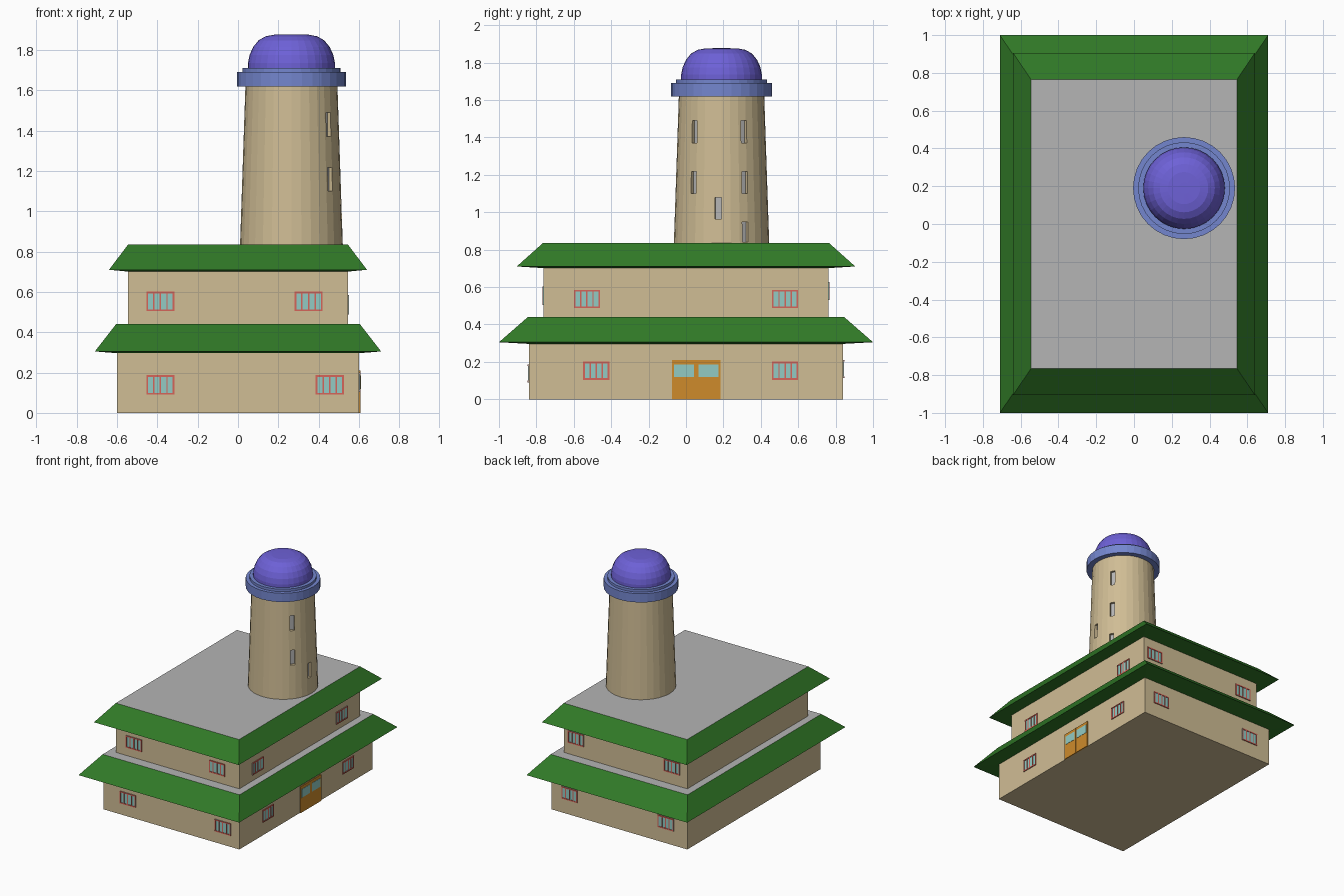
import bpy, bmesh, math
from mathutils import Matrix, Vector

if "Cube" in bpy.data.objects:
    bpy.data.objects.remove(bpy.data.objects["Cube"])


def mat(name, r, g, b):
    m = bpy.data.materials.new(name)
    m.diffuse_color = (r, g, b, 1)
    m.use_nodes = True
    m.node_tree.nodes["Principled BSDF"].inputs["Base Color"].default_value = m.diffuse_color
    return m


TAN = mat("tan wall", 0.63, 0.51, 0.30)
GREEN = mat("roof green", 0.03, 0.19, 0.02)
GRAY = mat("flat roof gray", 0.46, 0.46, 0.46)
PURPLE = mat("dome purple", 0.155, 0.12, 0.68)
BLUE = mat("ring blue", 0.175, 0.24, 0.62)
RED = mat("frame red", 0.67, 0.13, 0.10)
GLASS = mat("glass", 0.29, 0.60, 0.55)
ORANGE = mat("door orange", 0.62, 0.26, 0.024)


def finish(name, bm, mats, matrix=None):
    bmesh.ops.recalc_face_normals(bm, faces=bm.faces)
    me = bpy.data.meshes.new(name)
    bm.to_mesh(me)
    bm.free()
    for m in mats:
        me.materials.append(m)
    ob = bpy.data.objects.new(name, me)
    if matrix:
        ob.matrix_world = matrix
    bpy.context.scene.collection.objects.link(ob)
    return ob


def add_box(bm, x0, x1, y0, y1, z0, z1, mi=0):
    size = Matrix.Diagonal((x1 - x0, y1 - y0, z1 - z0, 1))
    mid = Matrix.Translation(((x0 + x1) / 2, (y0 + y1) / 2, (z0 + z1) / 2))
    vs = bmesh.ops.create_cube(bm, size=1, matrix=mid @ size)["verts"]
    for f in {f for v in vs for f in v.link_faces}:
        f.material_index = mi


def skin(bm, rings):
    """Join closed rings of points and cap both ends."""
    loops = [[bm.verts.new(p) for p in r] for r in rings]
    n = len(loops[0])
    for a, b in zip(loops, loops[1:]):
        for i in range(n):
            j = (i + 1) % n
            bm.faces.new((a[i], a[j], b[j], b[i]))
    bm.faces.new(loops[0])
    bm.faces.new(loops[-1])


def storey(name, hx, hy, z0, z1):
    bm = bmesh.new()
    add_box(bm, -hx, hx, -hy, hy, z0, z1)
    finish(name, bm, [TAN])


def roof(name, rings):
    bm = bmesh.new()
    skin(bm, [[(-x, -y, z), (x, -y, z), (x, y, z), (-x, y, z)] for x, y, z in rings])
    bm.normal_update()
    top = max(v.co.z for v in bm.verts)
    for f in bm.faces:  # flat top is gray, slopes and soffit green
        if all(abs(v.co.z - top) < 1e-4 for v in f.verts):
            f.material_index = 1
    finish(name, bm, [GREEN, GRAY])


CX, CY, SIDES = 0.265, 0.19, 32


def lathe(name, profile, material):
    bm = bmesh.new()
    ang = [2 * math.pi * i / SIDES for i in range(SIDES)]
    skin(bm, [[(CX + r * math.cos(a), CY + r * math.sin(a), z) for a in ang]
              for r, z in profile])
    return finish(name, bm, [material])


# Two storeys with skirt roofs
storey("lower_storey", 0.60, 0.84, 0, 0.31)
roof("lower_roof", [(0.60, 0.84, 0.296), (0.71, 1.0, 0.305), (0.605, 0.845, 0.44)])
storey("upper_storey", 0.545, 0.762, 0.43, 0.72)
roof("upper_roof", [(0.545, 0.762, 0.701), (0.64, 0.905, 0.71), (0.545, 0.765, 0.835)])


# Wall fittings: local x runs along the wall, local -y points outwards
def wall_matrix(side, hx, hy):
    turn = {"front": 0, "right": 90, "back": 180}[side]
    off = hx if side == "right" else hy
    return Matrix.Rotation(math.radians(turn), 4, "Z") @ Matrix.Translation((0, -off, 0))


def window(name, wall, u, z, w=0.14, h=0.097, t=0.009):
    bm = bmesh.new()
    x0, x1 = u - w / 2, u + w / 2
    add_box(bm, x0, x1, -0.003, 0.002, z, z + h, 1)
    for i in range(5):
        c = x0 + t / 2 + i * (w - t) / 4
        b = t / 2 if i in (0, 4) else 0.0035
        add_box(bm, c - b, c + b, -0.006, 0, z, z + h)
    for zz in (z, z + h - t):
        add_box(bm, x0, x1, -0.0065, 0, zz, zz + t)
    finish(name, bm, [RED, GLASS], wall)


lower, upper = (0.60, 0.84), (0.545, 0.762)
for level, size, side, z, spots in [
    ("lower", lower, "front", 0.09, (-0.385, 0.455)),
    ("upper", upper, "front", 0.505, (-0.385, 0.35)),
    ("lower", lower, "right", 0.104, (-0.48, 0.53)),
    ("upper", upper, "right", 0.488, (-0.53, 0.53)),
    ("lower", lower, "back", 0.113, (-0.44, 0.41)),
    ("upper", upper, "back", 0.53, (-0.44, 0.41)),
]:
    for i, u in enumerate(spots):
        window(f"{level}_{side}_window_{i + 1}", wall_matrix(side, *size), u, z)

# Double door on the right side
bm = bmesh.new()
for a, b in ((-0.075, 0.0525), (0.0545, 0.185)):
    add_box(bm, a, b, -0.007, 0.002, 0, 0.21)
    add_box(bm, a + 0.011, b - 0.011, -0.009, 0, 0.118, 0.186, 1)
finish("double_door", bm, [ORANGE, GLASS], wall_matrix("right", *lower))

# Tapered tower with recessed slit windows
tower = lathe("tower", [(0.255, 0.83), (0.228, 1.63)], TAN)
cut, slits = bmesh.new(), bmesh.new()
for y, z0, z1 in [(0.045, 1.37, 1.49), (0.31, 1.37, 1.49), (0.04, 1.10, 1.217),
                  (0.315, 1.10, 1.217), (0.172, 0.963, 1.08), (0.317, 0.842, 0.947)]:
    r = 0.255 - 0.027 * ((z0 + z1) / 2 - 0.83) / 0.8
    m = Matrix.Translation((CX, CY, 0)) @ Matrix.Rotation(math.asin((y - CY) / r), 4, "Z")
    for target, a, b in ((cut, r - 0.024, r + 0.05), (slits, r - 0.03, r - 0.021)):
        part = bmesh.new()
        add_box(part, a, b, -0.017, 0.017, z0, z1)
        part.transform(m)
        tmp = bpy.data.meshes.new("tmp")
        part.to_mesh(tmp)
        part.free()
        target.from_mesh(tmp)
        bpy.data.meshes.remove(tmp)
finish("slit_backs", slits, [GRAY])
cutter = finish("slit_cutter", cut, [TAN])
mod = tower.modifiers.new("slits", "BOOLEAN")
mod.operation, mod.solver, mod.object = "DIFFERENCE", "EXACT", cutter
bpy.context.view_layer.objects.active = tower
bpy.ops.object.modifier_apply(modifier=mod.name)
bpy.data.objects.remove(cutter)

# Stepped ring and flattened dome
lathe("tower_ring", [(0.2, 1.62), (0.27, 1.62), (0.27, 1.69), (0.243, 1.69),
                     (0.243, 1.71), (0.2, 1.71)], BLUE)
lathe("dome", [(0.216, 1.70), (0.216, 1.735), (0.208, 1.775), (0.19, 1.815),
               (0.163, 1.848), (0.128, 1.868), (0.085, 1.876), (0.03, 1.877)], PURPLE)
